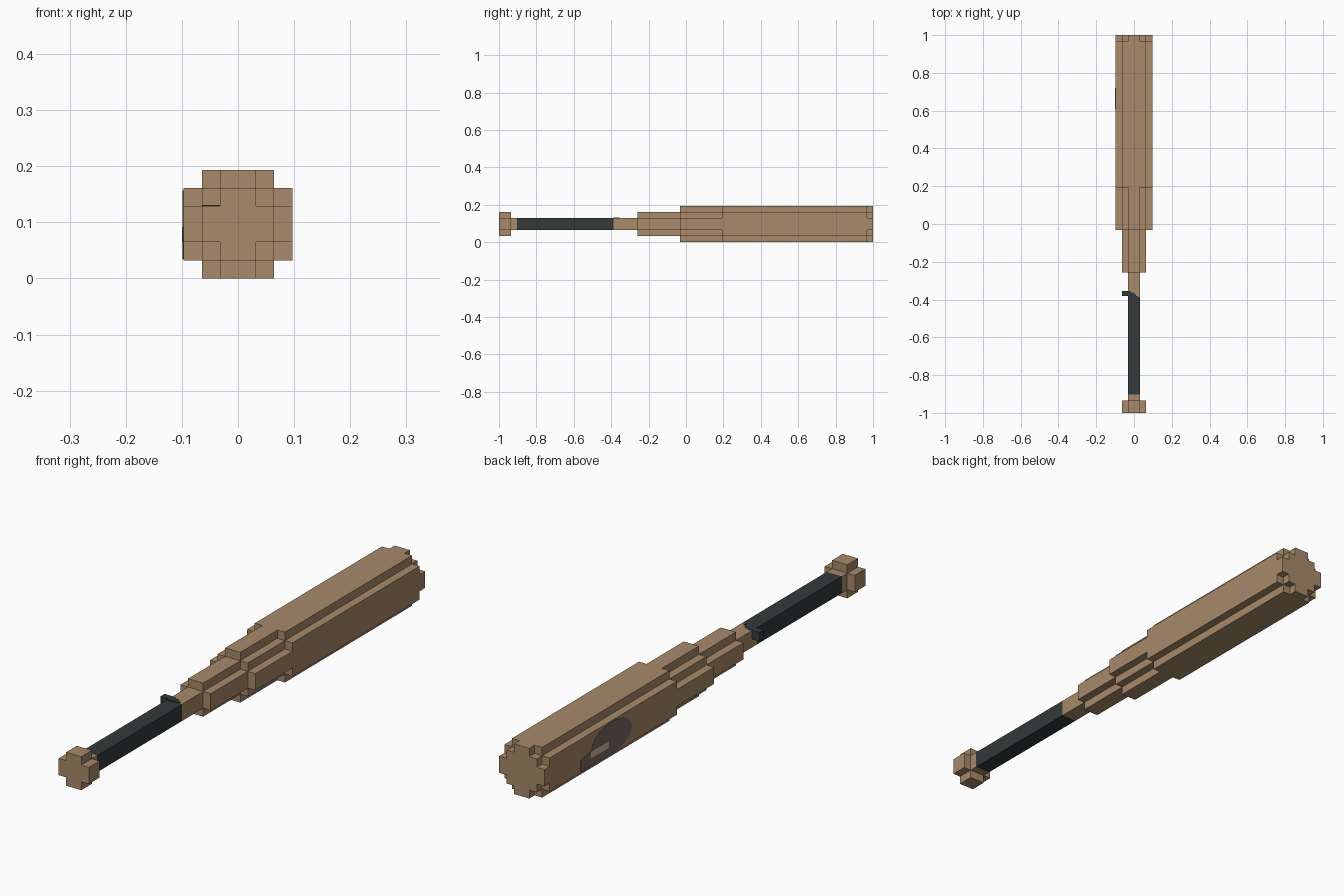
import bpy, bmesh, math
from mathutils import Vector

if "Cube" in bpy.data.objects:
    bpy.data.objects.remove(bpy.data.objects["Cube"])

U = 2 / 62          # one block of the grid
MID = 3 * U         # height of the bat's axis


def material(name, rgb):
    lin = [((c / 255 + 0.055) / 1.055) ** 2.4 for c in rgb] + [1]
    m = bpy.data.materials.new(name)
    m.use_nodes = True
    m.diffuse_color = lin
    m.node_tree.nodes["Principled BSDF"].inputs["Base Color"].default_value = lin
    return m


WOOD = material("wood", (168, 138, 106))
GRIP = material("dark_grip", (51, 58, 58))
STAMP = material("stamp_brown", (118, 104, 94))
PALE = material("pale_stamp", (208, 182, 158))


def extrude(name, outline, direction, mat):
    """Extrude a closed outline of 3D points into a solid."""
    bm = bmesh.new()
    face = bm.faces.new([bm.verts.new(p) for p in outline])
    new = bmesh.ops.extrude_face_region(bm, geom=[face])["geom"]
    verts = [g for g in new if isinstance(g, bmesh.types.BMVert)]
    bmesh.ops.translate(bm, verts=verts, vec=Vector(direction))
    bmesh.ops.recalc_face_normals(bm, faces=bm.faces)
    mesh = bpy.data.meshes.new(name)
    bm.to_mesh(mesh)
    bm.free()
    mesh.materials.append(mat)
    obj = bpy.data.objects.new(name, mesh)
    bpy.context.collection.objects.link(obj)
    return obj


def stepped_bar(name, start, end, steps, mat=WOOD):
    """Bar along y whose section is a stepped cross, in blocks."""
    quarter = []
    for i, (w, h) in enumerate(steps):
        if i:
            quarter.append((w, steps[i - 1][1]))
        quarter.append((w, h))
    ring = quarter + [(-w, h) for w, h in reversed(quarter)]
    ring += [(-w, -h) for w, h in quarter] + [(w, -h) for w, h in reversed(quarter)]
    outline = [(w * U, start * U - 1, MID + h * U) for w, h in ring]
    return extrude(name, outline, (0, (end - start) * U, 0), mat)


SQUARE = [(1, 1)]
SMALL = [(2, 1), (1, 2)]
MEDIUM = [(3, 1), (2, 2), (1, 3)]
LARGE = [(3, 2), (2, 3)]

# Wooden body from knob to tip
stepped_bar("knob", 0, 2, SMALL)
stepped_bar("handle_base", 2, 3, SQUARE)
stepped_bar("grip", 3, 19, SQUARE, GRIP)
stepped_bar("handle_top", 19, 23, SQUARE)
stepped_bar("neck", 23, 30, SMALL)
stepped_bar("shoulder", 30, 37, MEDIUM)
stepped_bar("barrel", 37, 61, LARGE)
stepped_bar("barrel_tip", 61, 62, MEDIUM)

# Loose end of the grip tape, stepping over the handle
tape_end = [(-U, -0.388), (0.02, -0.388), (0.02, -0.38), (0.01, -0.38), (0.01, -0.37),
            (0, -0.37), (0, -0.362), (-0.015, -0.362), (-0.015, -0.355), (-U, -0.355)]
extrude("tape_wrap", [(x, y, MID + U) for x, y in tape_end], (0, 0, 0.002), GRIP)
tail = [(-2 * U, -0.38), (-U, -0.38), (-U, -0.355), (-2 * U, -0.355)]
extrude("tape_tail", [(x, y, MID) for x, y in tail], (0, 0, U + 0.002), GRIP)

# Domed stamp on the right side of the barrel
dome = [(0.78, 0.035), (0.78, 0.08), (0.72, 0.09)]
for i in range(25):
    a = math.radians(10 + i * 260 / 24)
    dome.append((0.59 + 0.12 * math.cos(a), MID + 0.06 * math.sin(a)))
extrude("barrel_stamp", [(-3 * U, y, z) for y, z in dome], (-0.002, 0, 0), STAMP)
patch = [(0.61, 0.065), (0.72, 0.065), (0.72, 0.092), (0.61, 0.092)]
extrude("stamp_patch", [(-3 * U - 0.002, y, z) for y, z in patch], (-0.001, 0, 0), PALE)
